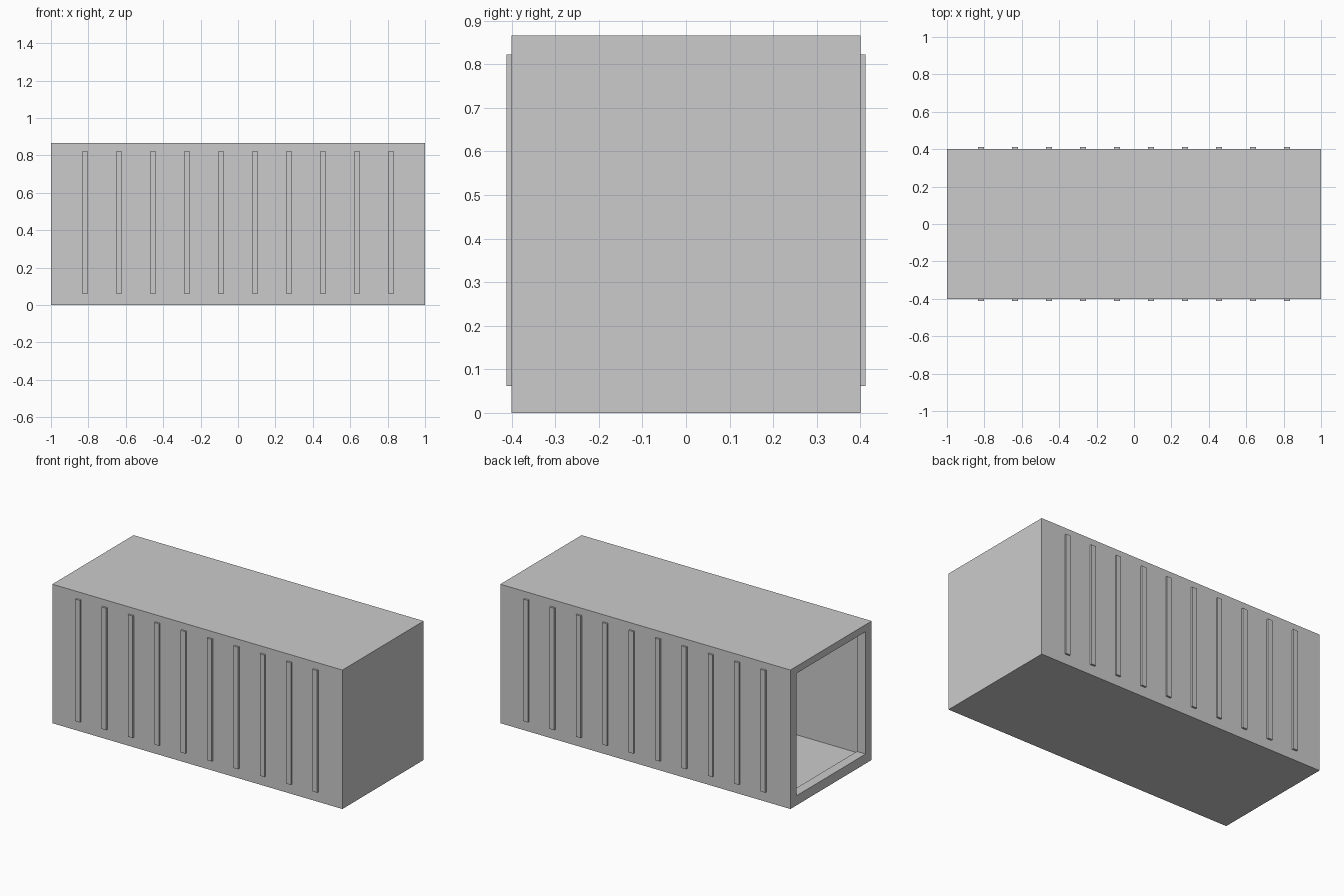
import bpy

if "Cube" in bpy.data.objects:
    bpy.data.objects.remove(bpy.data.objects["Cube"])

L, W, H = 2.0, 0.8, 0.866   # outer length, width, height
T = 0.02                    # wall thickness
FLOOR = 0.03


def box(name, x0, x1, y0, y1, z0, z1):
    bpy.ops.mesh.primitive_cube_add(size=1, location=((x0 + x1) / 2, (y0 + y1) / 2, (z0 + z1) / 2))
    o = bpy.context.object
    o.name = name
    o.scale = (x1 - x0, y1 - y0, z1 - z0)
    bpy.ops.object.transform_apply(location=False, rotation=False, scale=True)
    return o


X, Y = L / 2, W / 2
FD = 0.06                   # end frame depth

# Shell panels
box("floor", -X + FD, X, -Y, Y, 0, FLOOR)
box("roof", -X + FD, X, -Y, Y, H - T, H)
box("closed_end_wall", X - T, X, -Y + T, Y - T, FLOOR, H - T)

# Open end frame: sill and lintel
box("end_sill", -X, -X + FD, -Y, Y, 0, 0.06)
box("end_lintel", -X, -X + FD, -Y, Y, 0.822, H)

# Side walls, door posts and ribs on both sides
for s, side in ((-1, "front"), (1, "back")):
    def span(a, b):
        return sorted((s * a, s * b))
    box(side + "_wall", -X + FD, X, *span(Y - T, Y), FLOOR, H - T)
    box(side + "_end_post", -X, -X + FD, *span(Y - 0.06, Y), 0.06, 0.822)
    for i in range(1, 11):
        x = -X + i * L / 11
        box(f"{side}_rib_{i}", x - 0.016, x + 0.016, *span(Y - 0.01, Y + 0.012), 0.062, 0.822)
